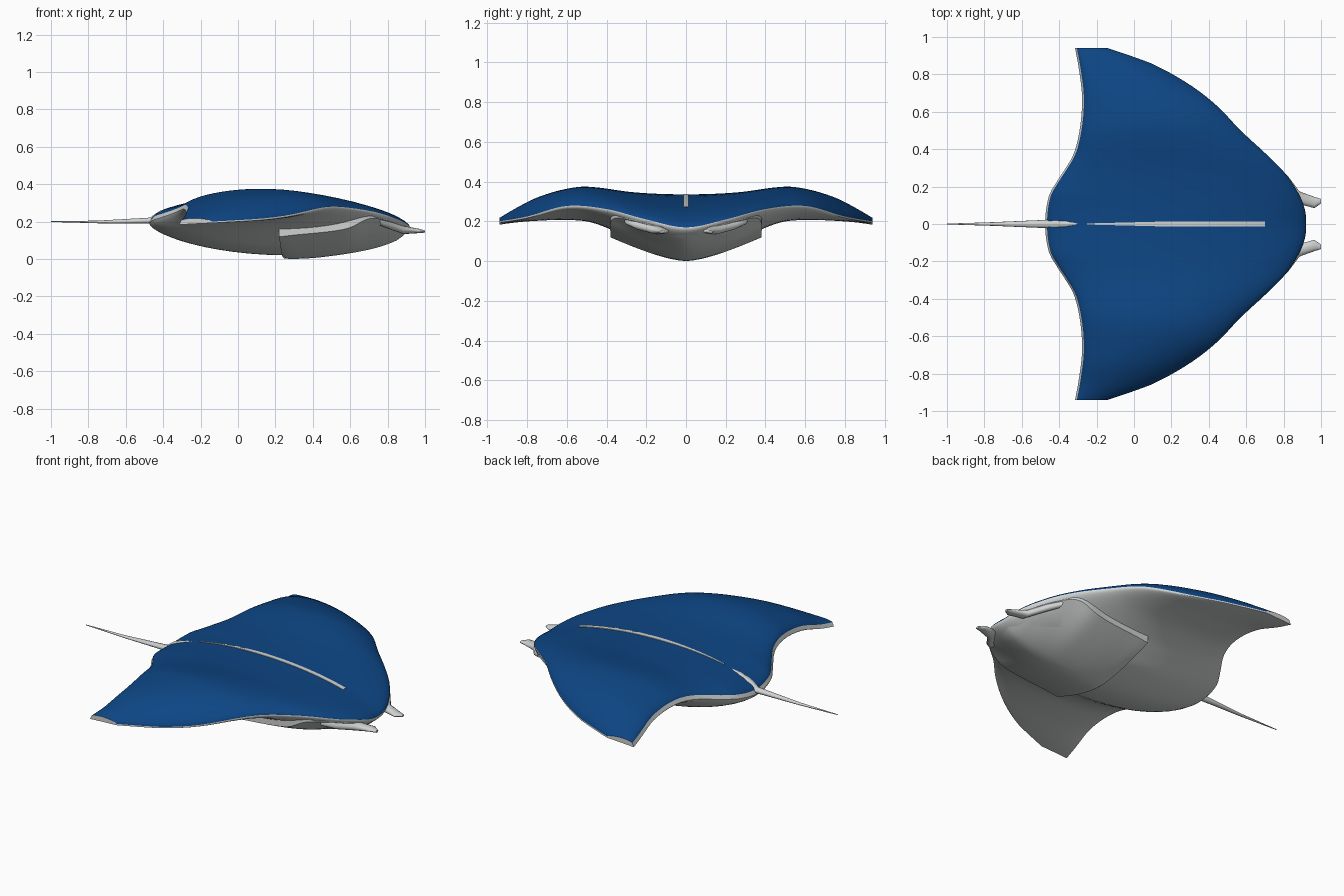
import bpy, bmesh, math

if "Cube" in bpy.data.objects:
    bpy.data.objects.remove(bpy.data.objects["Cube"])


def material(name, col):
    m = bpy.data.materials.new(name)
    m.diffuse_color = (*col, 1)
    m.use_nodes = True
    m.node_tree.nodes["Principled BSDF"].inputs["Base Color"].default_value = m.diffuse_color
    return m


BLUE = material("ocean blue", (0.004, 0.06, 0.23))
WHITE = material("pale grey", (0.63, 0.65, 0.65))


def curve(pts):
    """Smooth function through (u, value) points, flat at the first point."""
    n = len(pts)
    m = [0.0] * n
    for i in range(1, n):
        a, b = pts[i - 1], pts[min(i + 1, n - 1)]
        m[i] = (b[1] - a[1]) / (b[0] - a[0])

    def f(u):
        u = min(max(u, pts[0][0]), pts[-1][0])
        i = 0
        while i < n - 2 and u > pts[i + 1][0]:
            i += 1
        (u0, v0), (u1, v1) = pts[i], pts[i + 1]
        h = u1 - u0
        s = (u - u0) / h
        return ((2*s**3 - 3*s*s + 1) * v0 + (s**3 - 2*s*s + s) * h * m[i]
                + (3*s*s - 2*s**3) * v1 + (s**3 - s*s) * h * m[i + 1])
    return f


def loft(name, rings, mats, rule=lambda j: 0, angle=40):
    """Skin closed rings of points and cap both ends."""
    bm = bmesh.new()
    vs = [[bm.verts.new(p) for p in r] for r in rings]
    k = len(rings[0])
    for a, b in zip(vs, vs[1:]):
        for j in range(k):
            q = (j + 1) % k
            bm.faces.new((a[j], a[q], b[q], b[j])).material_index = rule(j)
    for end in (vs[0], vs[-1]):
        bm.faces.new(end).material_index = len(mats) - 1
    bmesh.ops.recalc_face_normals(bm, faces=bm.faces)
    me = bpy.data.meshes.new(name)
    bm.to_mesh(me)
    bm.free()
    for m in mats:
        me.materials.append(m)
    ob = bpy.data.objects.new(name, me)
    bpy.context.collection.objects.link(ob)
    bpy.ops.object.select_all(action='DESELECT')
    ob.select_set(True)
    bpy.context.view_layer.objects.active = ob
    bpy.ops.object.shade_smooth_by_angle(angle=math.radians(angle))
    return ob


# Body and wings: outline and heights as functions of distance from the middle
lead_x = curve([(0, .92), (.08, .913), (.18, .87), (.28, .80), (.38, .70), (.5, .57),
                (.635, .44), (.75, .29), (.855, .10), (.91, -.05), (.94, -.14)])
trail_x = curve([(0, -.465), (.15, -.445), (.23, -.40), (.37, -.315), (.52, -.278),
                 (.68, -.268), (.83, -.285), (.94, -.305)])
lead_z = curve([(0, .17), (.2, .21), (.4, .262), (.6, .278), (.8, .225), (.94, .20)])
trail_z = curve([(0, .212), (.2, .238), (.4, .28), (.52, .288), (.7, .265), (.85, .222), (.94, .205)])
top_z = curve([(0, .335), (.25, .345), (.5, .375), (.62, .36), (.75, .32), (.85, .27), (.94, .217)])
low_z = curve([(0, .02), (.2, .06), (.3, .115), (.38, .16), (.5, .20), (.65, .207), (.8, .20), (.94, .188)])


def bulge(t):
    return max(0, 4 * t * (1 - t)) ** .65


def surface(y, t, top):
    """Point on the skin, t = 0 at the trailing edge and 1 at the leading edge."""
    a = abs(y)
    base = trail_z(a) * (1 - t) + lead_z(a) * t
    mid = (trail_z(a) + lead_z(a)) / 2
    x = trail_x(a) * (1 - t) + lead_x(a) * t
    if top:
        return (x, y, base + (top_z(a) - mid) * bulge(t))
    rim = .022 * (1 - t) + .008 * t
    z = base - rim + (low_z(a) - mid + .015) * bulge(t)
    return (x - .01 * (1 - t), y, z)


N, S = 26, 36
ts = [(1 - math.cos(math.pi * i / N)) / 2 for i in range(N + 1)]
rings = []
for i in range(-S, S + 1):
    y = .94 * i / S
    rings.append([surface(y, t, True) for t in reversed(ts)] + [surface(y, t, False) for t in ts])
loft("body_and_wings", rings, [BLUE, WHITE], lambda j: 0 if j < N else 1)

# Head underside: stepped shell with a straight back edge
keel = curve([(.22, .008), (.27, 0), (.45, .01), (.7, .05), (.85, .10), (.905, .145)])
edge = curve([(.22, .12), (.3, .128), (.5, .148), (.6, .168), (.7, .215), (.8, .205), (.905, .165)])
half = curve([(.22, .38), (.5, .38), (.65, .38), (.72, .35), (.8, .27), (.87, .175), (.905, .09)])
rings = []
for i in range(25):
    x = .22 + .685 * i / 24
    w, zk, ze = half(x), keel(x), edge(x)
    wall = ze + .065 * max(0, min(1, (.74 - x) / .15)) + .004
    ring = []
    for j in range(-10, 11):
        u = j / 10
        back = .02 * (1 - abs(u)) if i == 0 else 0
        ring.append((x + back, w * u, zk + (ze - zk) * abs(u) ** 1.5))
    rings.append(ring + [(x, w, wall), (x, -w, wall)])
loft("head_underside", rings, [WHITE])


def tube(name, stations, sides=12):
    """Loft elliptical sections (x, y, z, half width, half height) along x."""
    rings = []
    for x, y, z, w, h in stations:
        rings.append([(x, y + w * math.cos(2 * math.pi * k / sides),
                       z + h * math.sin(2 * math.pi * k / sides)) for k in range(sides)])
    return loft(name, rings, [WHITE], angle=60)


# Head fins, one on each side of the mouth
for side, label in ((1, "left"), (-1, "right")):
    tube("head_fin_" + label, [(.76, side * .28, .20, .03, .02), (.82, side * .225, .178, .035, .022),
                               (.885, side * .14, .155, .034, .022), (.965, side * .115, .15, .03, .012),
                               (1.0, side * .122, .147, .012, .006)])

# Tail: root rises onto the back, tip is thin
tube("tail", [(-1.0, 0, .20, .002, .002), (-.75, 0, .198, .010, .007), (-.47, 0, .205, .022, .016),
              (-.42, 0, .235, .025, .022), (-.36, 0, .266, .017, .012), (-.27, 0, .288, .003, .006)])

# Pale stripe along the back, a thin plate laid on the skin
rings = []
for i in range(33):
    x = -.25 + .95 * i / 32
    t = (x - trail_x(0)) / (lead_x(0) - trail_x(0))
    z = surface(0, t, True)[2]
    w = .003 + .010 * min(1, (x + .25) / .4)
    rings.append([(x, -w, z - .004), (x, w, z - .004), (x, w, z + .003), (x, -w, z + .003)])
loft("back_stripe", rings, [WHITE])
